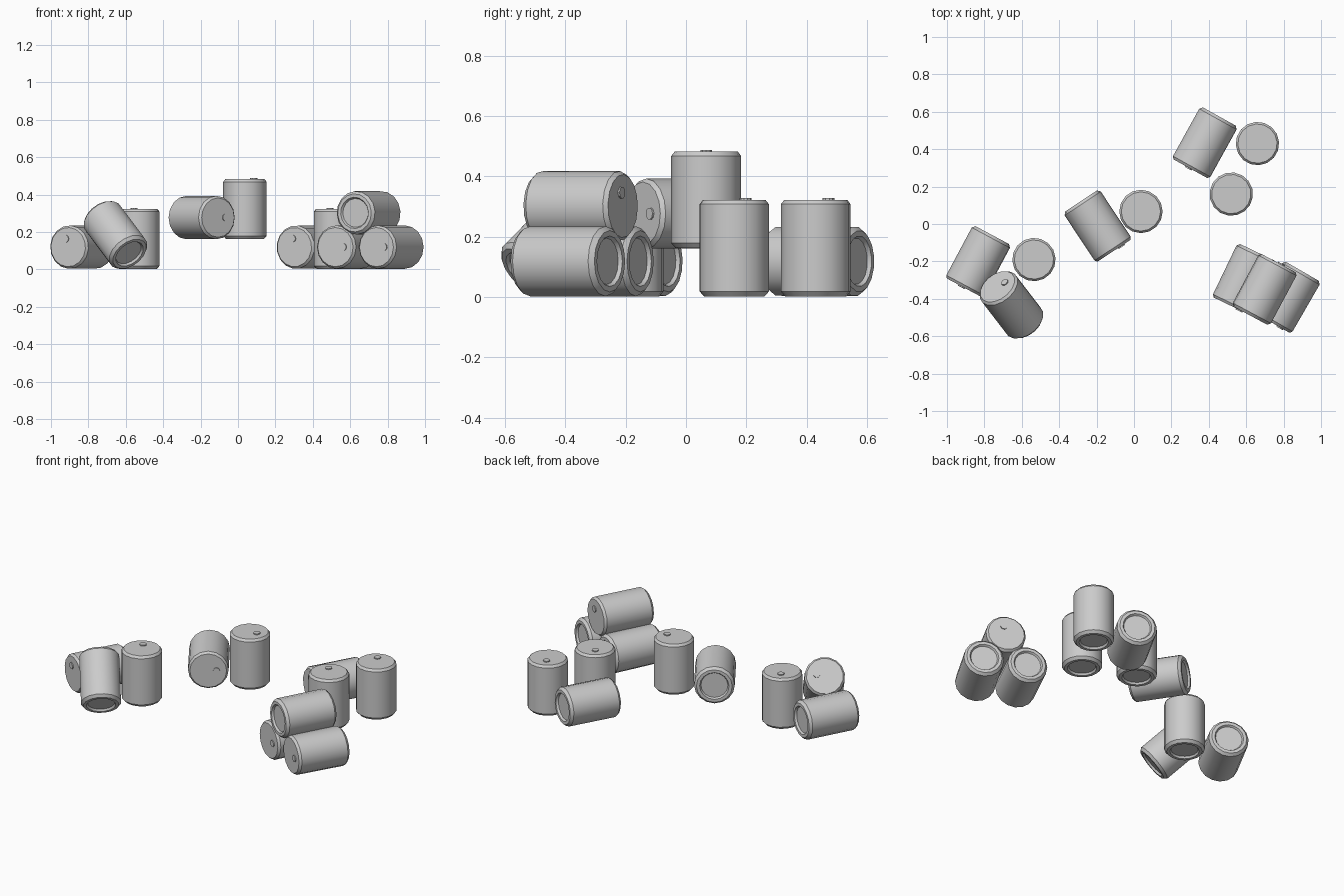
import bpy, bmesh, math
from mathutils import Vector, Matrix

if "Cube" in bpy.data.objects:
    bpy.data.objects.remove(bpy.data.objects["Cube"])

R, H, SIDES = 0.116, 0.319, 16


def lathe(bm, profile, sides, cx=0.0):
    """Revolve (radius, z) points round a vertical axis at x = cx, capping both ends."""
    rings = []
    for r, z in profile:
        rings.append([bm.verts.new((cx + r * math.cos(2 * math.pi * i / sides),
                                    r * math.sin(2 * math.pi * i / sides), z))
                      for i in range(sides)])
    for a, b in zip(rings, rings[1:]):
        for i in range(sides):
            j = (i + 1) % sides
            bm.faces.new((a[i], a[j], b[j], b[i]))
    bm.faces.new(list(reversed(rings[0])))
    bm.faces.new(rings[-1])


# One shared can: recessed base, bevelled rims, flat lid and a small off-centre tab
bm = bmesh.new()
h = H / 2
lathe(bm, [(0.077, -h + 0.012), (0.084, -h), (0.102, -h), (R, -h + 0.016),
           (R, h - 0.014), (0.105, h)], SIDES)
lathe(bm, [(0.02, h - 0.004), (0.02, h + 0.006)], 10, cx=0.047)
bmesh.ops.recalc_face_normals(bm, faces=bm.faces)
can_mesh = bpy.data.meshes.new("can")
bm.to_mesh(can_mesh)
bm.free()


def can(name, centre, axis, tab):
    """Place a can by its centre, the way its lid faces and the way its tab is offset."""
    z = Vector(axis).normalized()
    y = z.cross(Vector(tab)).normalized()
    x = y.cross(z)
    ob = bpy.data.objects.new(name, can_mesh)
    bpy.context.collection.objects.link(ob)
    ob.matrix_world = Matrix.Translation(centre) @ Matrix((x, y, z)).transposed().to_4x4()
    return ob


UP = (0, 0, 1)
S = h + 0.003   # centre height of a standing can
L = R + 0.003   # centre height of a lying can
cans = [
    # Standing cans
    can("standing_can_back", (0.66, 0.43, S), UP, (-0.02, 0.04, 0)),
    can("standing_can_right", (0.52, 0.16, S), UP, (-0.03, 0.04, 0)),
    can("standing_can_raised", (0.037, 0.067, S + 0.16), UP, (1, 0, 0)),
    can("standing_can_left", (-0.535, -0.19, S), UP, (-0.02, 0.04, 0)),
    # Lying cans
    can("lying_can_left", (-0.833, -0.2, L), (-0.47, -0.88, 0), (-0.26, 0.14, 0.9)),
    can("lying_can_raised", (-0.195, -0.01, 0.277), (0.55, -0.83, 0), (0.83, 0.55, 0)),
    can("lying_can_back", (0.379, 0.435, L), (-0.485, -0.875, 0), (-0.2, 0.11, 1)),
    # Leaning can
    can("leaning_can", (-0.655, -0.433, 0.183), (-0.15, 0.195, 0.2), (0.6, 0.4, 0.2)),
    # Pile of three
    can("pile_can_left", (0.59, -0.295, L), (-0.433, -0.9, 0), (0.9, -0.433, 0)),
    can("pile_can_right", (0.82, -0.391, L), (-0.5, -0.866, 0), (0.866, -0.5, 0)),
    can("pile_can_top", (0.698, -0.35, 0.302), (0.47, 0.88, 0), (0.26, -0.14, 0.9)),
]

# Smooth sides, crisp rims
bpy.context.view_layer.update()
for ob in cans:
    ob.select_set(True)
bpy.context.view_layer.objects.active = cans[0]
bpy.ops.object.shade_smooth_by_angle(angle=math.radians(30))
